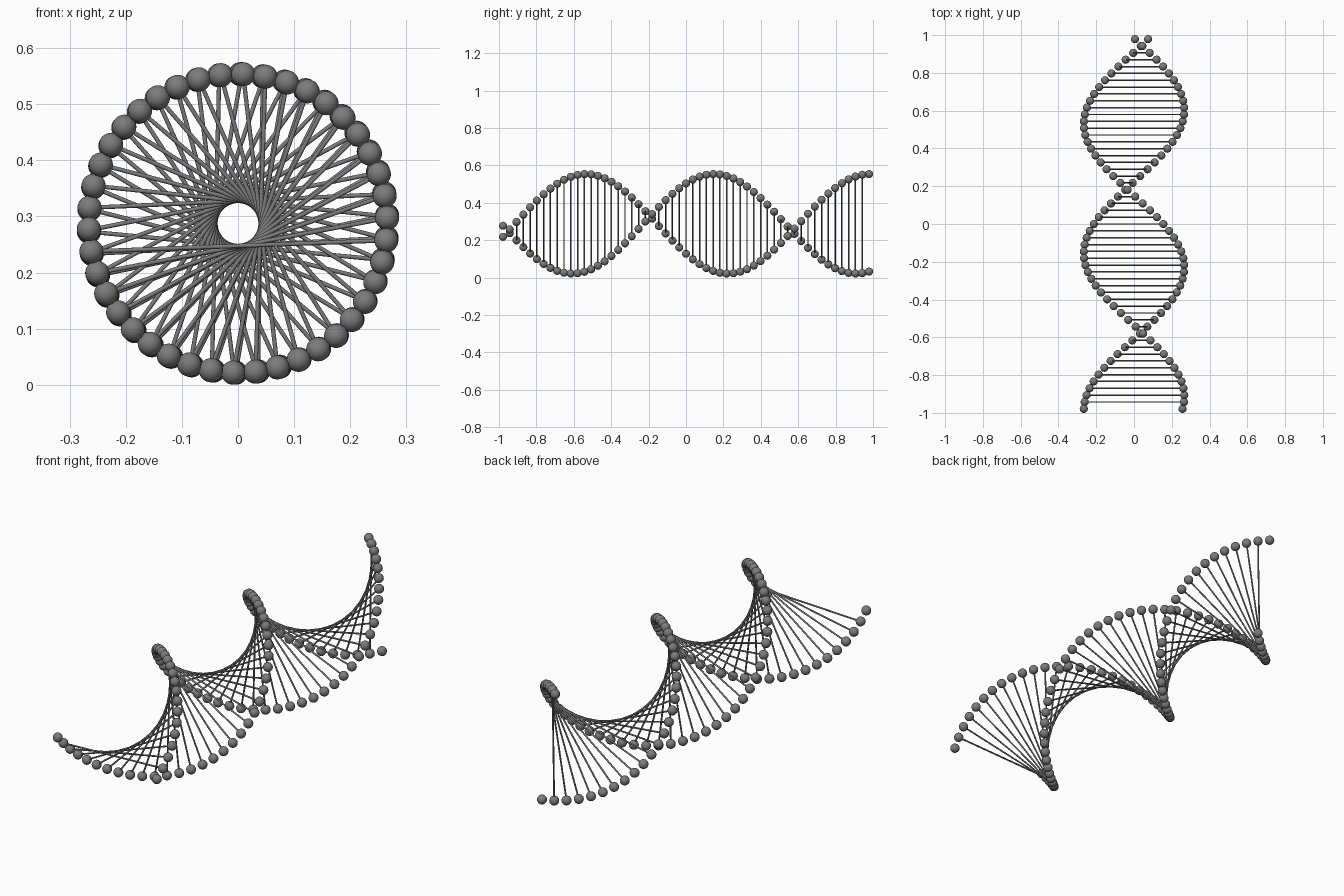
import bpy, bmesh
from math import sin, cos, radians, degrees
from mathutils import Vector, Matrix

if "Cube" in bpy.data.objects:
    bpy.data.objects.remove(bpy.data.objects["Cube"])

R, BALL, ROD = 0.266, 0.0215, 0.0038  # helix, ball and rung radii
N = 55                                # balls per strand
STEP = degrees(0.15)                  # degrees per ball
START_A, START_B = 182.2, -15.1       # strand start angles
CZ = R + BALL
Y0 = -1 + BALL
DY = -2 * Y0 / (N - 1)

dark = bpy.data.materials.new("dark_grey")
dark.diffuse_color = (0.2, 0.2, 0.2, 1)
dark.use_nodes = True
dark.node_tree.nodes["Principled BSDF"].inputs["Base Color"].default_value = dark.diffuse_color


def point(i, start):
    a = radians(start + i * STEP)
    return Vector((R * cos(a), Y0 + i * DY, CZ + R * sin(a)))


def finish(bm, name):
    for f in bm.faces:
        f.smooth = True
    me = bpy.data.meshes.new(name)
    bm.to_mesh(me)
    bm.free()
    me.materials.append(dark)
    ob = bpy.data.objects.new(name, me)
    bpy.context.collection.objects.link(ob)
    bpy.context.view_layer.objects.active = ob
    ob.select_set(True)
    bpy.ops.object.shade_smooth_by_angle(angle=radians(50))
    ob.select_set(False)


# two strands of balls
for name, start in (("strand_a_balls", START_A), ("strand_b_balls", START_B)):
    bm = bmesh.new()
    for i in range(N):
        bmesh.ops.create_uvsphere(bm, u_segments=24, v_segments=14, radius=BALL,
                                  matrix=Matrix.Translation(point(i, start)))
    finish(bm, name)

# rungs between the strands (the end pairs have none)
bm = bmesh.new()
for i in range(1, N - 1):
    a, b = point(i, START_A), point(i, START_B)
    d = b - a
    m = Matrix.Translation((a + b) / 2) @ d.to_track_quat('Z', 'Y').to_matrix().to_4x4()
    bmesh.ops.create_cone(bm, cap_ends=True, segments=12, radius1=ROD, radius2=ROD,
                          depth=d.length, matrix=m)
finish(bm, "rungs")
